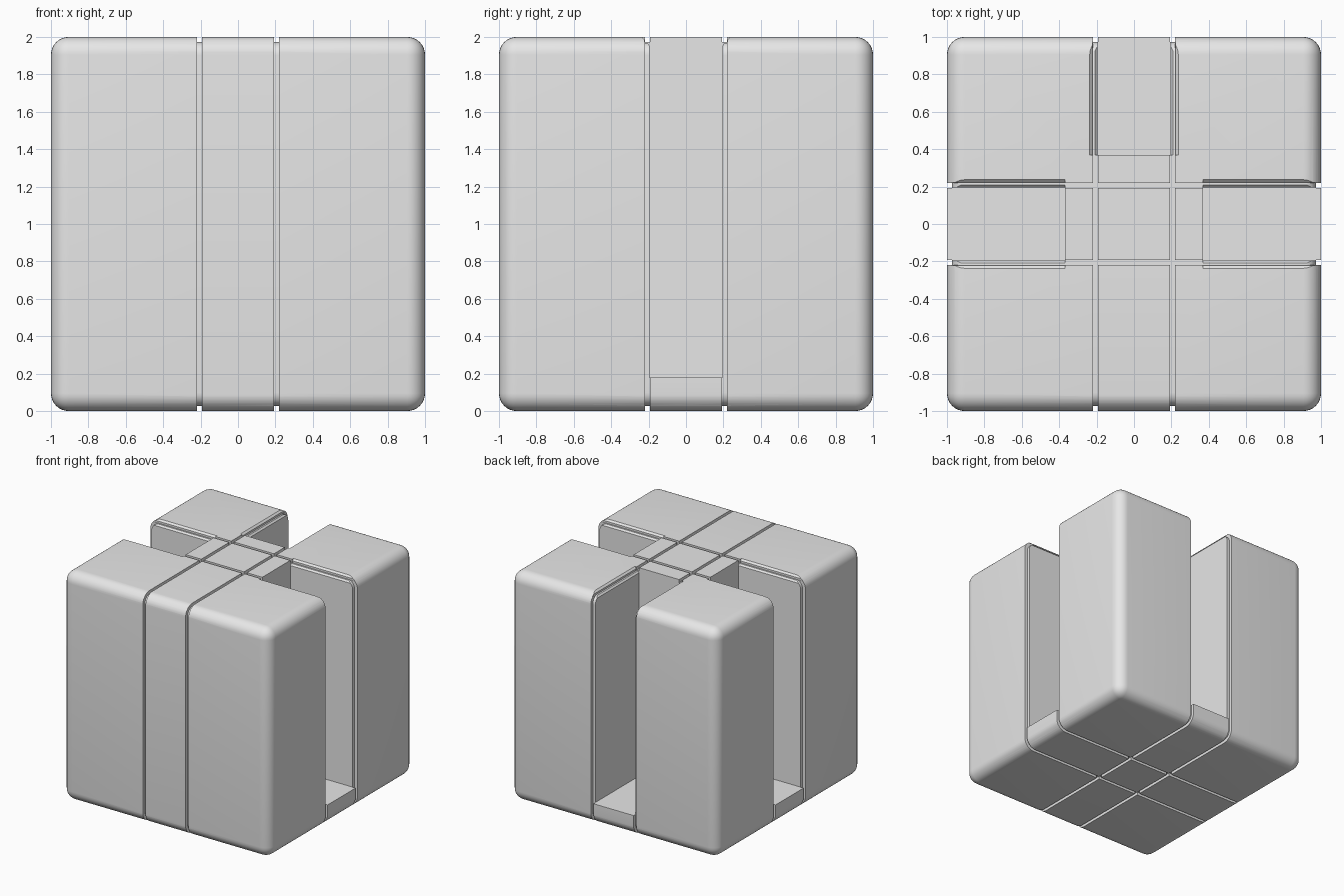
import bpy, bmesh, math
from mathutils import Matrix, Vector

if "Cube" in bpy.data.objects:
    bpy.data.objects.remove(bpy.data.objects["Cube"], do_unlink=True)

grey = bpy.data.materials.new("plain grey")
grey.use_nodes = True
COLOUR = (0.8, 0.8, 0.8, 1)
grey.diffuse_color = COLOUR
grey.node_tree.nodes["Principled BSDF"].inputs["Base Color"].default_value = COLOUR

CENTRE = Matrix.Translation((0, 0, 1))


def make_object(name, bm):
    bmesh.ops.recalc_face_normals(bm, faces=bm.faces)
    mesh = bpy.data.meshes.new(name)
    bm.to_mesh(mesh)
    bm.free()
    obj = bpy.data.objects.new(name, mesh)
    bpy.context.collection.objects.link(obj)
    return obj


def extrude(bm, faces, offset):
    """Thicken flat faces into a closed solid."""
    new = bmesh.ops.extrude_face_region(bm, geom=faces)["geom"]
    verts = [g for g in new if isinstance(g, bmesh.types.BMVert)]
    bmesh.ops.translate(bm, verts=verts, vec=offset)


def rounded_square(half, radius, segments=8):
    """Outline of a rounded square, counter-clockwise."""
    points = []
    for corner in range(4):
        for i in range(segments + 1):
            a = math.pi / 2 * (corner + i / segments)
            diag = math.pi / 2 * (corner + 0.5)
            reach = (half - radius) * math.sqrt(2)
            points.append((reach * math.cos(diag) + radius * math.cos(a),
                           reach * math.sin(diag) + radius * math.sin(a)))
    return points


def groove_ring(name, start, width, turn):
    """Band that cuts a shallow groove right around the block."""
    bm = bmesh.new()
    inner = [bm.verts.new((start, u, v)) for u, v in rounded_square(0.972, 0.07)]
    outer = [bm.verts.new((start, u, v)) for u, v in rounded_square(1.1, 0.1)]
    n = len(inner)
    faces = [bm.faces.new((inner[i], inner[(i + 1) % n], outer[(i + 1) % n], outer[i]))
             for i in range(n)]
    extrude(bm, faces, Vector((width, 0, 0)))
    bm.transform(CENTRE @ Matrix.Rotation(turn, 4, "Z"))
    return make_object(name, bm)


def slot_cutter(name, turn):
    """Deep slot with a stepped, chamfered rim, open at the top and outside."""
    half = [(0.195, 0.18), (0.195, 1.954), (0.208, 1.968),
            (0.222, 1.968), (0.222, 1.985), (0.237, 2.0), (0.237, 2.1)]
    outline = half + [(-u, z) for u, z in reversed(half)]
    bm = bmesh.new()
    face = bm.faces.new([bm.verts.new((0.37, u, z)) for u, z in outline])
    extrude(bm, [face], Vector((0.8, 0, 0)))
    bm.transform(Matrix.Rotation(turn, 4, "Z"))
    return make_object(name, bm)


# Rounded block
bm = bmesh.new()
bmesh.ops.create_cube(bm, size=2, matrix=CENTRE)
bmesh.ops.bevel(bm, geom=bm.edges[:], offset=0.095, segments=8, profile=0.5,
                affect="EDGES")
block = make_object("grooved_block", bm)
block.data.materials.append(grey)

# Grooves around the block in both directions, then slots on left, back and right
cutters = []
for axis, turn in (("lengthwise", 0), ("crosswise", math.pi / 2)):
    for side, start in (("low", -0.22), ("high", 0.193)):
        cutters.append(groove_ring(f"{axis}_{side}_groove_cutter", start, 0.027, turn))
for quarter, side in enumerate(("left", "back", "right")):
    cutters.append(slot_cutter(f"{side}_slot_cutter", quarter * math.pi / 2))

bpy.context.view_layer.objects.active = block
for cutter in cutters:
    cutter.hide_render = True
    cut = block.modifiers.new(cutter.name, "BOOLEAN")
    cut.operation = "DIFFERENCE"
    cut.solver = "EXACT"
    cut.object = cutter
    bpy.ops.object.modifier_apply(modifier=cut.name)
for cutter in cutters:
    bpy.data.objects.remove(cutter, do_unlink=True)

# Smooth rounding with crisp cut edges
bpy.ops.object.select_all(action="DESELECT")
block.select_set(True)
bpy.ops.object.shade_smooth_by_angle(angle=math.radians(30))
